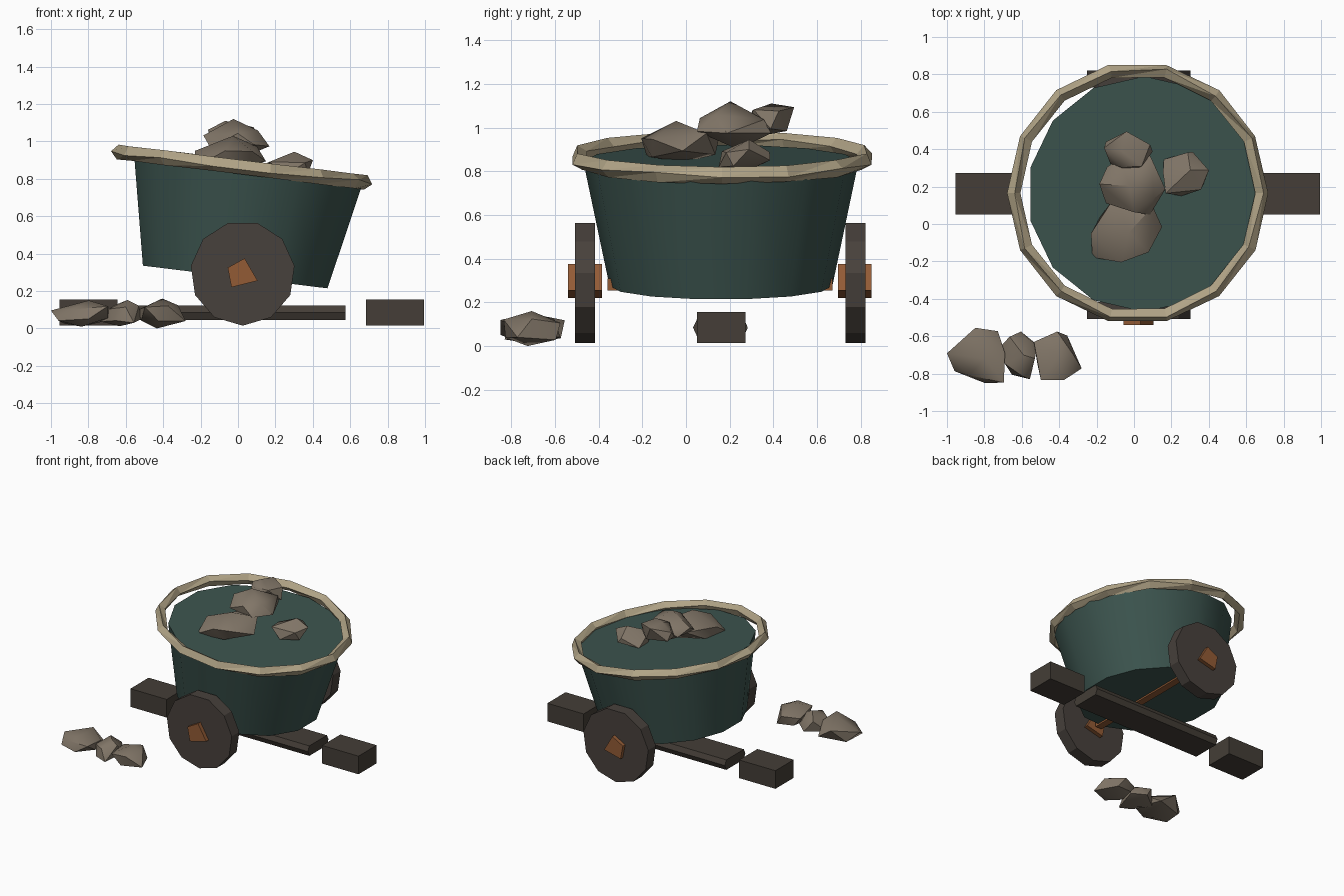
import bpy, bmesh, math, random
from mathutils import Matrix, Vector

cube = bpy.data.objects.get("Cube")
if cube:
    bpy.data.objects.remove(cube, do_unlink=True)
random.seed(7)


def material(name, rgb):
    m = bpy.data.materials.new(name)
    m.use_nodes = True
    m.diffuse_color = (*rgb, 1)
    m.node_tree.nodes["Principled BSDF"].inputs["Base Color"].default_value = (*rgb, 1)
    return m


teal = material("teal metal", (0.045, 0.089, 0.077))
cream = material("cream rim", (0.44, 0.37, 0.24))
wood = material("dark wood", (0.058, 0.048, 0.038))
wheel_brown = material("wheel brown", (0.064, 0.053, 0.045))
copper = material("copper", (0.29, 0.105, 0.036))
stone = material("stone", (0.22, 0.18, 0.137))


def finish(bm, name, mat, smooth=None):
    bmesh.ops.recalc_face_normals(bm, faces=bm.faces)
    mesh = bpy.data.meshes.new(name)
    bm.to_mesh(mesh)
    bm.free()
    mesh.materials.append(mat)
    obj = bpy.data.objects.new(name, mesh)
    bpy.context.collection.objects.link(obj)
    if smooth:
        bpy.ops.object.select_all(action='DESELECT')
        obj.select_set(True)
        bpy.context.view_layer.objects.active = obj
        bpy.ops.object.shade_smooth_by_angle(angle=math.radians(smooth))
    return obj


def prism(name, start, end, mat):
    """Join two matching outlines of 3D points into a closed solid."""
    bm = bmesh.new()
    a = [bm.verts.new(p) for p in start]
    b = [bm.verts.new(p) for p in end]
    n = len(a)
    bm.faces.new(a)
    bm.faces.new(b)
    for i in range(n):
        bm.faces.new((a[i], a[(i + 1) % n], b[(i + 1) % n], b[i]))
    return finish(bm, name, mat)


def box(name, lo, hi, mat):
    ring = [(lo[1], lo[2]), (hi[1], lo[2]), (hi[1], hi[2]), (lo[1], hi[2])]
    return prism(name, [(lo[0], *p) for p in ring], [(hi[0], *p) for p in ring], mat)


def rock(name, lo, hi):
    """A jittered icosphere fitted to a bounding box."""
    bm = bmesh.new()
    bmesh.ops.create_icosphere(bm, subdivisions=1, radius=1)
    spin = Matrix.Rotation(random.uniform(0, 6), 3, 'Z')
    for v in bm.verts:
        v.co = spin @ v.co + Vector([random.uniform(-0.22, 0.22) for _ in range(3)])
    for k in range(3):
        vals = [v.co[k] for v in bm.verts]
        low, span = min(vals), max(vals) - min(vals)
        for v in bm.verts:
            v.co[k] = lo[k] + (v.co[k] - low) / span * (hi[k] - lo[k])
    return finish(bm, name, stone, 38)


TILT = Matrix.Rotation(math.radians(7), 4, 'Y')
SIDES = 14

# Tilted tapered tub with a closed top
bm = bmesh.new()
bmesh.ops.create_cone(bm, cap_ends=True, segments=SIDES, radius1=0.51, radius2=0.63, depth=0.574,
                      matrix=Matrix.Translation((0.02, 0.16, 0.56)) @ TILT)
finish(bm, "tub", teal, 40)

# Faceted, slightly uneven rim around the top
bm = bmesh.new()
place = Matrix.Translation((0.02, 0.165, 0.862)) @ TILT
rings = []
for i in range(SIDES):
    a = 2 * math.pi * i / SIDES
    twist = random.uniform(-0.4, 0.4)
    ring = []
    for j in range(4):
        b = math.pi / 2 * j + twist
        r = 0.668 + 0.036 * math.cos(b)
        ring.append(bm.verts.new(place @ Vector((r * math.cos(a), r * math.sin(a), 0.04 * math.sin(b)))))
    rings.append(ring)
for i in range(SIDES):
    p, q = rings[i], rings[(i + 1) % SIDES]
    for j in range(4):
        k = (j + 1) % 4
        bm.faces.new((p[j], q[j], q[k]))
        bm.faces.new((p[j], q[k], p[k]))
finish(bm, "rim", cream)

# Wheels with square hubs on both sides
wheel = [(0.025 + 0.28 * math.sin(2 * math.pi * i / 11), 0.295 - 0.28 * math.cos(2 * math.pi * i / 11))
         for i in range(11)]
hub = [(-0.055, 0.325), (0.035, 0.375), (0.105, 0.255), (-0.035, 0.22)]
for label, y, h in (("right", -0.462, -0.462), ("left", 0.775, 0.773)):
    for part, outline, mid, half, mat in (("wheel", wheel, y, 0.046, wheel_brown),
                                          ("hub", hub, h, 0.077, copper)):
        prism(f"{label}_{part}", [(x, mid - half, z) for x, z in outline],
              [(x, mid + half, z) for x, z in outline], mat)

# Axle under the tub
box("axle", (-0.005, -0.36, 0.255), (0.05, 0.67, 0.31), copper)

# Track: two end blocks and a long plank with ridged sides
box("right_block", (-0.955, 0.05, 0.015), (-0.645, 0.272, 0.155), wood)
box("left_block", (0.685, 0.05, 0.015), (0.995, 0.272, 0.155), wood)
section = [(0.05, 0.045), (0.265, 0.045), (0.283, 0.085), (0.265, 0.122), (0.05, 0.122), (0.032, 0.085)]
prism("plank", [(-0.53, *p) for p in section], [(0.575, *p) for p in section], wood)

# Stones piled on the tub
rock("pile_stone_front", (-0.23, -0.205, 0.84), (0.15, 0.15, 1.03))
rock("pile_stone_middle", (-0.185, 0.05, 0.9), (0.168, 0.39, 1.12))
rock("pile_stone_back", (-0.16, 0.28, 0.97), (0.1, 0.495, 1.11))
rock("pile_stone_side", (0.155, 0.15, 0.79), (0.4, 0.385, 0.945))

# Stones on the ground
rock("ground_stone_outer", (-1.0, -0.85, 0.01), (-0.69, -0.555, 0.15))
rock("ground_stone_middle", (-0.735, -0.83, 0.012), (-0.515, -0.575, 0.152))
rock("ground_stone_inner", (-0.535, -0.835, 0.0), (-0.28, -0.575, 0.16))
